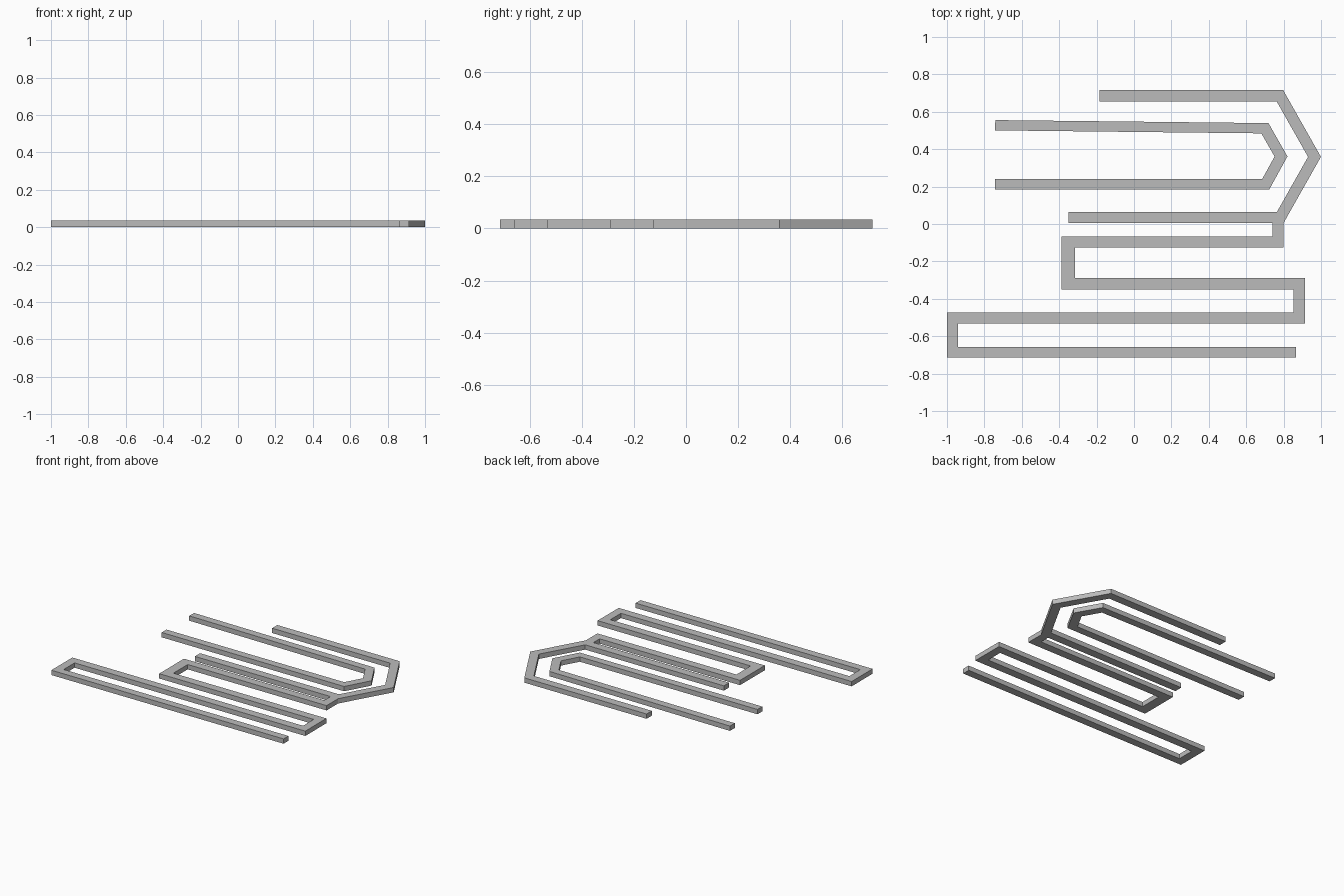
import bpy
import bmesh
from mathutils import Vector
from mathutils.geometry import intersect_line_line

HEIGHT = 0.035
WIDTH = 0.06

cube = bpy.data.objects.get("Cube")
if cube:
    bpy.data.objects.remove(cube, do_unlink=True)

grey = bpy.data.materials.new("plain grey")
grey.use_nodes = True
colour = (0.5, 0.5, 0.5, 1)
grey.diffuse_color = colour
grey.node_tree.nodes["Principled BSDF"].inputs["Base Color"].default_value = colour


def offset_side(points, widths, side):
    """Edge of a mitred strip on one side of its centre line."""
    lines = []
    for a, b, w in zip(points, points[1:], widths):
        d = (b - a).normalized()
        shift = Vector((-d.y, d.x, 0)) * side * w / 2
        lines.append((a + shift, b + shift))
    edge = [lines[0][0]]
    for first, second in zip(lines, lines[1:]):
        edge.append(intersect_line_line(*first, *second)[0])
    return edge + [lines[-1][1]]


def strip(name, path, widths=None):
    """Flat square-edged bar that follows a path with mitred corners."""
    points = [Vector((x, y, 0)) for x, y in path]
    widths = widths or [WIDTH] * (len(points) - 1)
    bm = bmesh.new()
    left, right = ([bm.verts.new(p) for p in offset_side(points, widths, s)]
                   for s in (1, -1))
    for i in range(len(points) - 1):
        bm.faces.new((right[i], right[i + 1], left[i + 1], left[i]))
    result = bmesh.ops.extrude_face_region(bm, geom=bm.faces[:])
    top = [v for v in result["geom"] if isinstance(v, bmesh.types.BMVert)]
    bmesh.ops.translate(bm, verts=top, vec=(0, 0, HEIGHT))
    bmesh.ops.recalc_face_normals(bm, faces=bm.faces[:])
    mesh = bpy.data.meshes.new(name)
    bm.to_mesh(mesh)
    bm.free()
    mesh.materials.append(grey)
    obj = bpy.data.objects.new(name, mesh)
    bpy.context.collection.objects.link(obj)


# Outer pointed bar
strip("outer_arrow_bar", [(-0.185, 0.686), (0.78, 0.686), (0.965, 0.359),
                          (0.782, 0.035), (-0.35, 0.035)])

# Smaller pointed bar nested inside it
strip("inner_arrow_bar", [(-0.742, 0.528), (0.70, 0.512), (0.786, 0.361),
                          (0.704, 0.212), (-0.742, 0.212)],
      [0.055, WIDTH, WIDTH, 0.055])

# Winding bar that hangs from the outer bar
strip("winding_bar", [(0.77, 0.005), (0.77, -0.096), (-0.352, -0.096),
                      (-0.352, -0.32), (0.883, -0.32), (0.883, -0.502),
                      (-0.97, -0.502), (-0.97, -0.685), (0.865, -0.685)],
      [WIDTH, WIDTH, 0.072, WIDTH, WIDTH, WIDTH, WIDTH, 0.056])
